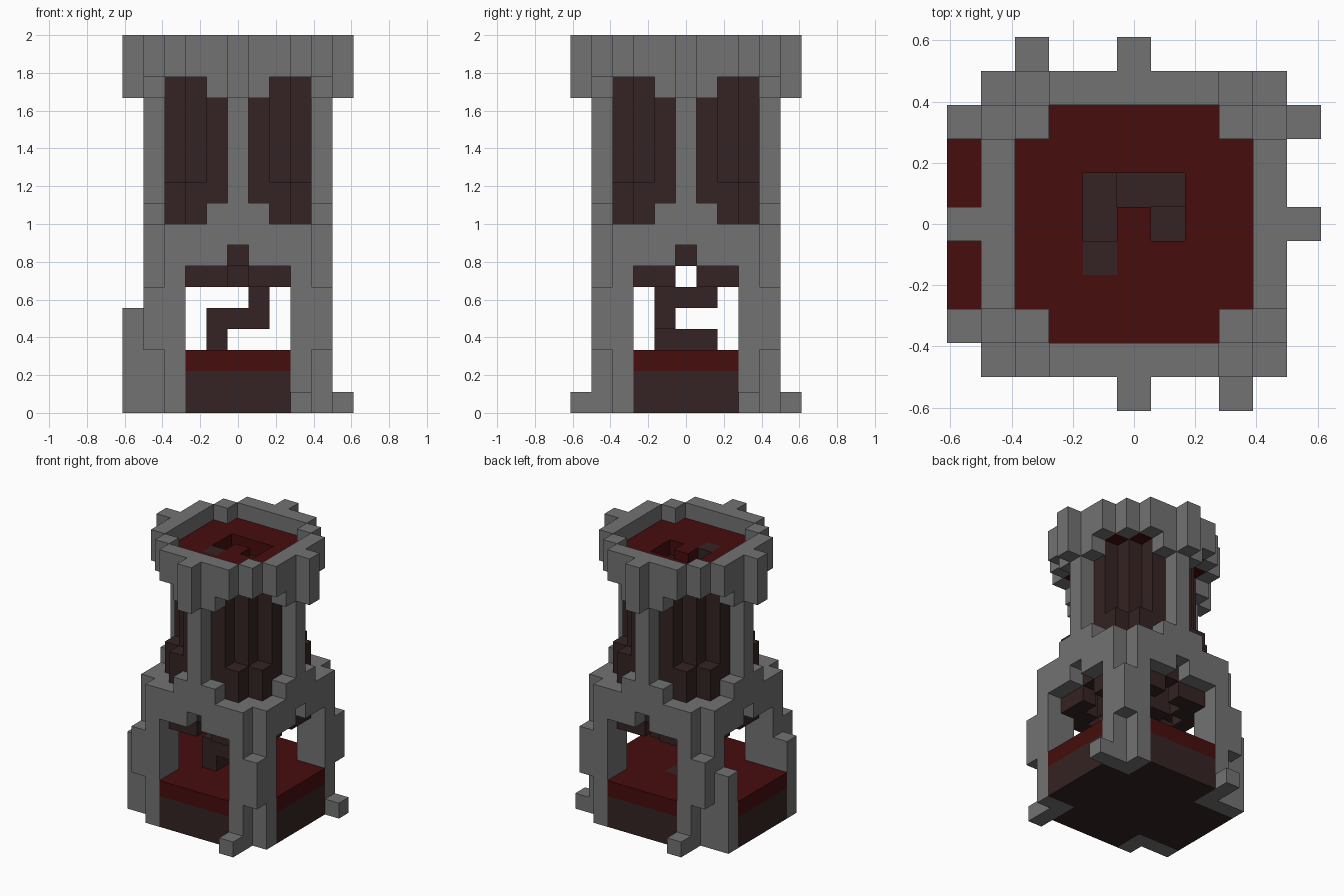
import bpy
import bmesh
from mathutils import Vector

if "Cube" in bpy.data.objects:
    bpy.data.objects.remove(bpy.data.objects["Cube"])

UNIT = 2 / 18          # edge of one block
TOP = 18


def make_material(name, colour):
    mat = bpy.data.materials.new(name)
    mat.use_nodes = True
    mat.diffuse_color = colour
    mat.node_tree.nodes["Principled BSDF"].inputs["Base Color"].default_value = colour
    return mat


STONE = make_material("grey stone", (0.17, 0.17, 0.17, 1))
WOOD = make_material("dark brown wood", (0.036, 0.017, 0.017, 1))
CARPET = make_material("deep red carpet", (0.061, 0.004, 0.004, 1))

parts = {}             # part name -> (material, set of blocks)
taken = set()          # blocks already used, the first part keeps them


def fill(name, mat, xs, ys, z0, z1, turns=1):
    """Add a run of blocks from level z0 up to z1, repeated by quarter turns."""
    blocks = parts.setdefault(name, (mat, set()))[1]
    for x in xs:
        for y in ys:
            a, b = x, y
            for _ in range(turns):
                for z in range(z0, z1):
                    if (a, b, z) not in taken:
                        taken.add((a, b, z))
                        blocks.add((a, b, z))
                a, b = -b, a


def span(n):
    return range(-n, n + 1)


# Corner legs, with a swollen corner block and small feet
fill("corner_legs", STONE, [3], [3], 0, 9, 4)
fill("corner_legs", STONE, [3], [-4, 4], 0, 9, 4)
fill("corner_legs", STONE, [4], [4], 3, 6, 4)
fill("leg_feet", STONE, [3], [-5], 0, 1, 4)
fill("side_posts", STONE, [-5], [-3, 3], 0, 5)

# Arches joining the legs
fill("arches", STONE, span(2), [-4], 8, 9, 4)
for side in (-1, 1):
    fill("arches", STONE, [side, 2 * side], [-4], 7, 8, 4)

# Spiral staircase, one flight per level
fill("staircase", WOOD, [0], [1], 2, 3)
for level in range(3, 16):
    flight = (level - 3) % 4
    xs, ys = [([-1], span(1)), (span(1), [-1]), ([1], span(1)), (span(1), [1])][flight]
    fill("staircase", WOOD, xs, ys, level, level + 1)
fill("staircase", WOOD, [-1], [-1], 16, 17)

# Base slab and red ground floor, with a step out on one side
for name, mat, z0, z1 in (("base_slab", WOOD, 0, 2), ("ground_floor", CARPET, 2, 3)):
    fill(name, mat, span(3), span(3), z0, z1)
    fill(name, mat, span(2), [-4], z0, z1, 4)
    fill(name, mat, [-5], span(2), z0, z1)

# Round tower wall and its lower corner bulges
fill("tower_wall", WOOD, [-1, 1], [-3], 6, 16, 4)
fill("tower_wall", WOOD, [0], [-3], 7, 16, 4)
fill("tower_wall", WOOD, [2], [2], 6, 16, 4)
fill("wall_bulges", WOOD, [-2, 2], [-3], 6, 11, 4)

# Upright stone ribs with a flared foot
fill("stone_ribs", STONE, [0], [-4], 9, 15, 4)
fill("stone_ribs", STONE, [-1, 1], [-4], 9, 10, 4)

# Parapet ring
fill("parapet", STONE, span(1), [-4], 15, TOP, 4)
fill("parapet", STONE, [0], [-5], 15, TOP, 4)
fill("parapet", STONE, [-2, 2], [-4], 16, TOP, 4)
fill("parapet", STONE, [3], [3], 16, TOP, 4)

# Red upper floor with the stair opening
stair_opening = {(-1, 0), (-1, 1), (0, 1), (1, 1), (1, 0)}
for x in span(3):
    for y in span(3):
        if (x, y) not in stair_opening:
            fill("upper_floor", CARPET, [x], [y], 16, 17)

# Turn every part into a mesh of its exposed block sides
AXES = [Vector(d) for d in ((1, 0, 0), (0, 1, 0), (0, 0, 1))]
for name, (mat, blocks) in parts.items():
    bm = bmesh.new()
    for block in sorted(blocks):
        centre = Vector(block) + Vector((0, 0, 0.5))
        for i in range(3):
            for sign in (-1, 1):
                out = AXES[i] * sign
                if tuple(int(v) for v in Vector(block) + out) in taken:
                    continue
                u, v = AXES[(i + 1) % 3] / 2, AXES[(i + 2) % 3] / 2 * sign
                mid = centre + out / 2
                ring = (mid - u - v, mid + u - v, mid + u + v, mid - u + v)
                bm.faces.new([bm.verts.new(p * UNIT) for p in ring])
    bmesh.ops.remove_doubles(bm, verts=bm.verts, dist=0.001)
    bmesh.ops.dissolve_limit(bm, angle_limit=0.01, verts=bm.verts, edges=bm.edges)
    mesh = bpy.data.meshes.new(name)
    bm.to_mesh(mesh)
    bm.free()
    mesh.materials.append(mat)
    bpy.context.collection.objects.link(bpy.data.objects.new(name, mesh))
